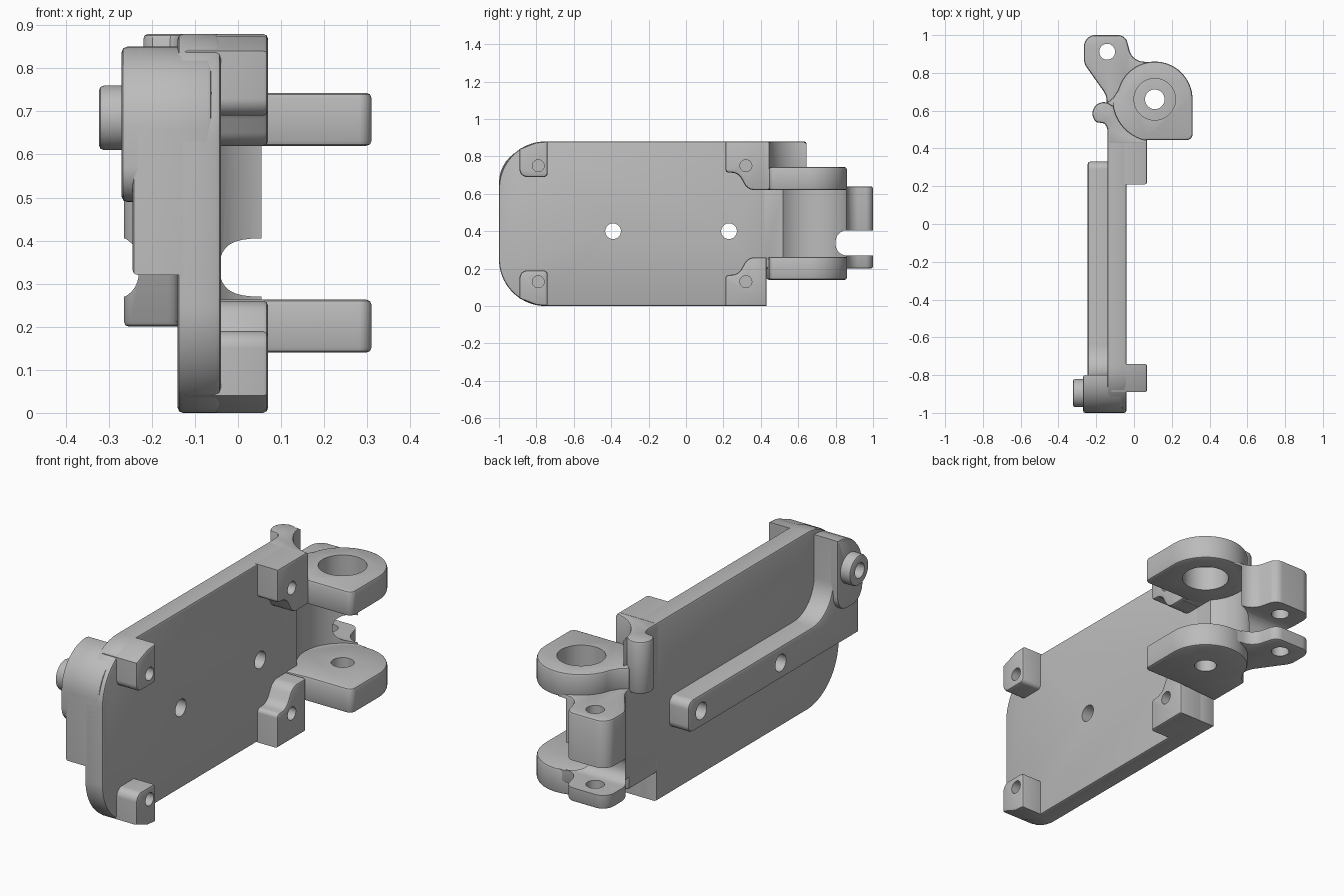
import bpy, bmesh
from math import pi, sin, cos, tan
from mathutils import Vector

cube = bpy.data.objects.get("Cube")
if cube:
    bpy.data.objects.remove(cube, do_unlink=True)

grey = bpy.data.materials.new("machined_grey")
grey.use_nodes = True
COLOUR = (0.5, 0.5, 0.5, 1)
grey.diffuse_color = COLOUR
grey.node_tree.nodes["Principled BSDF"].inputs["Base Color"].default_value = COLOUR

TOP = 0.88
PIVOT = (0.11, 0.66)


def arc(c, r, a0, a1, n=32):
    """Points on an arc, angles in degrees."""
    angles = [(a0 + (a1 - a0) * i / n) * pi / 180 for i in range(n + 1)]
    return [(c[0] + r * cos(a), c[1] + r * sin(a)) for a in angles]


def circle(c, r, n=40):
    return arc(c, r, 0, 360, n)[:-1]


def rounded(corners, n=10):
    """Polygon from (u, v, radius) corners with filleted corners."""
    out = []
    for i, (u, v, r) in enumerate(corners):
        p = Vector((u, v))
        if r == 0:
            out.append((u, v))
            continue
        d1 = (Vector(corners[i - 1][:2]) - p).normalized()
        d2 = (Vector(corners[(i + 1) % len(corners)][:2]) - p).normalized()
        ang = d1.angle(d2)
        t = r / tan(ang / 2)
        c = p + (d1 + d2).normalized() * (r / sin(ang / 2))
        s, e, w = p + d1 * t - c, p + d2 * t - c, pi - ang
        for k in range(n + 1):
            f = k / n
            out.append(tuple(c + (s * sin((1 - f) * w) + e * sin(f * w)) / sin(w)))
    return out


def prism(name, axis, pts, lo, hi, bevel=0.012):
    """Extrude a profile along x (points are y,z) or z (points are x,y)."""
    place = (lambda u, v, w: (w, u, v)) if axis == "x" else (lambda u, v, w: (u, v, w))
    bm = bmesh.new()
    bottom = [bm.verts.new(place(u, v, lo)) for u, v in pts]
    top = [bm.verts.new(place(u, v, hi)) for u, v in pts]
    caps = [bm.faces.new(bottom[::-1]), bm.faces.new(top)]
    for i in range(len(pts)):
        j = (i + 1) % len(pts)
        bm.faces.new((bottom[i], bottom[j], top[j], top[i]))
    bmesh.ops.recalc_face_normals(bm, faces=bm.faces)
    if bevel:
        edges = [e for f in caps for e in f.edges]
        bmesh.ops.bevel(bm, geom=edges, offset=bevel, segments=2, profile=0.5, affect="EDGES")
    mesh = bpy.data.meshes.new(name)
    bm.to_mesh(mesh)
    bm.free()
    mesh.materials.append(grey)
    obj = bpy.data.objects.new(name, mesh)
    bpy.context.collection.objects.link(obj)
    return obj


def cut(obj, axis, pts, lo, hi):
    """Subtract an extruded profile."""
    cutter = prism("cutter", axis, pts, lo, hi, 0)
    mod = obj.modifiers.new("cut", "BOOLEAN")
    mod.operation, mod.solver, mod.object = "DIFFERENCE", "EXACT", cutter
    bpy.context.view_layer.objects.active = obj
    bpy.ops.object.modifier_apply(modifier=mod.name)
    bpy.data.objects.remove(cutter, do_unlink=True)


parts = []

# Main plate, rounded at the front end
plate = prism("base_plate", "x", rounded([(-1, 0, 0.25), (0.43, 0, 0), (0.43, TOP, 0),
                                          (-1, TOP, 0.25)], 20), -0.14, -0.04)

# Back rail sweeping up to the front boss
rail = prism("back_rail", "x", rounded([
    (-1, 0.32, 0), (0.33, 0.32, 0.04), (0.33, 0.48, 0.04), (-0.8, 0.48, 0.16),
    (-0.8, 0.85, 0), (-1, 0.85, 0.19)]), -0.245, -0.06)
for obj in (plate, rail):
    for y in (-0.39, 0.23):
        cut(obj, "x", circle((y, 0.4), 0.042), -0.5, 0.5)
parts += [plate, rail]

# Front boss and its hollow pin
boss = prism("front_boss", "x", rounded([
    (-1, 0.49, 0.08), (-0.8, 0.49, 0.08), (-0.8, 0.85, 0), (-1, 0.85, 0.19)]), -0.27, -0.06)
pin = prism("boss_pin", "x", circle((-0.895, 0.685), 0.075), -0.323, -0.2)
cut(pin, "x", circle((-0.895, 0.685), 0.037), -0.4, -0.25)
parts += [boss, pin]

# Four mounting blocks, mirrored bottom to top
front_block = rounded([(-0.89, 0.04, 0), (-0.8, 0.005, 0), (-0.74, 0, 0),
                       (-0.74, 0.19, 0.02), (-0.89, 0.19, 0.04)])
rear_block = rounded([(0.21, 0, 0), (0.43, 0, 0), (0.43, 0.26, 0), (0.33, 0.26, 0.06),
                      (0.28, 0.17, 0.06), (0.21, 0.165, 0.02)])
for level in ("lower", "upper"):
    for end, profile, y in (("front", front_block, -0.79), ("rear", rear_block, 0.32)):
        flip = (lambda z: z) if level == "lower" else (lambda z: TOP - z)
        block = prism(f"{level}_{end}_block", "x", [(u, flip(v)) for u, v in profile], -0.13, 0.07)
        cut(block, "x", circle((y, flip(0.13)), 0.032, 24), 0, 0.2)
        parts.append(block)

# Upper corner with a rounded bump, curving around the pivot lug
corner = prism("upper_corner", "z", [(-0.12, 0.42), (0.07, 0.42), (0.07, 0.445)]
               + arc(PIVOT, 0.22, 255, 184, 20)
               + arc((-0.16, 0.585), 0.06, 40, 230, 20)
               + arc((-0.2, 0.49), 0.06, 45, 0, 6) + [(-0.14, 0.42)], 0.62, TOP)
parts.append(corner)

# Two pivot lugs of the clevis
lug_profile = (rounded([(-0.14, 0.43, 0), (0.07, 0.445, 0), (0.31, 0.445, 0.03), (0.31, 0.64, 0)])
               + arc(PIVOT, 0.2, 0, 165) + [(-0.11, 0.67), (-0.14, 0.645)])
for name, z, hole in (("lower_pivot_lug", 0.14, 0.052), ("upper_pivot_lug", 0.62, 0.11)):
    lug = prism(name, "z", lug_profile, z, z + 0.123)
    cut(lug, "z", circle(PIVOT, hole), z - 0.1, z + 0.3)
    parts.append(lug)

# Rear arm with small eye, clearance for the pivot and a slot
arm = prism("rear_arm", "z", rounded([
    (-0.14, 0.42, 0), (-0.145, 0.68, 0.1), (-0.265, 0.85, 0.08), (-0.265, 1, 0.06),
    (-0.045, 1, 0.05), (-0.01, 0.865, 0.08), (0.1, 0.855, 0), (-0.03, 0.76, 0),
    (-0.04, 0.6, 0), (-0.04, 0.42, 0)][::-1]), 0.2, 0.64)
cut(arm, "z", circle(PIVOT, 0.207, 64), 0.262, 0.62)
cut(arm, "x", rounded([(0.8, 0.27, 0.06), (1.2, 0.27, 0), (1.2, 0.405, 0), (0.8, 0.405, 0.06)]),
    -0.5, 0.5)
cut(arm, "z", circle((-0.142, 0.912), 0.042), 0, 1)
parts.append(arm)

# Smooth the curved walls, keep hard edges
bpy.ops.object.select_all(action="DESELECT")
for obj in parts:
    obj.select_set(True)
bpy.context.view_layer.objects.active = plate
bpy.ops.object.shade_smooth_by_angle(angle=pi / 6)
